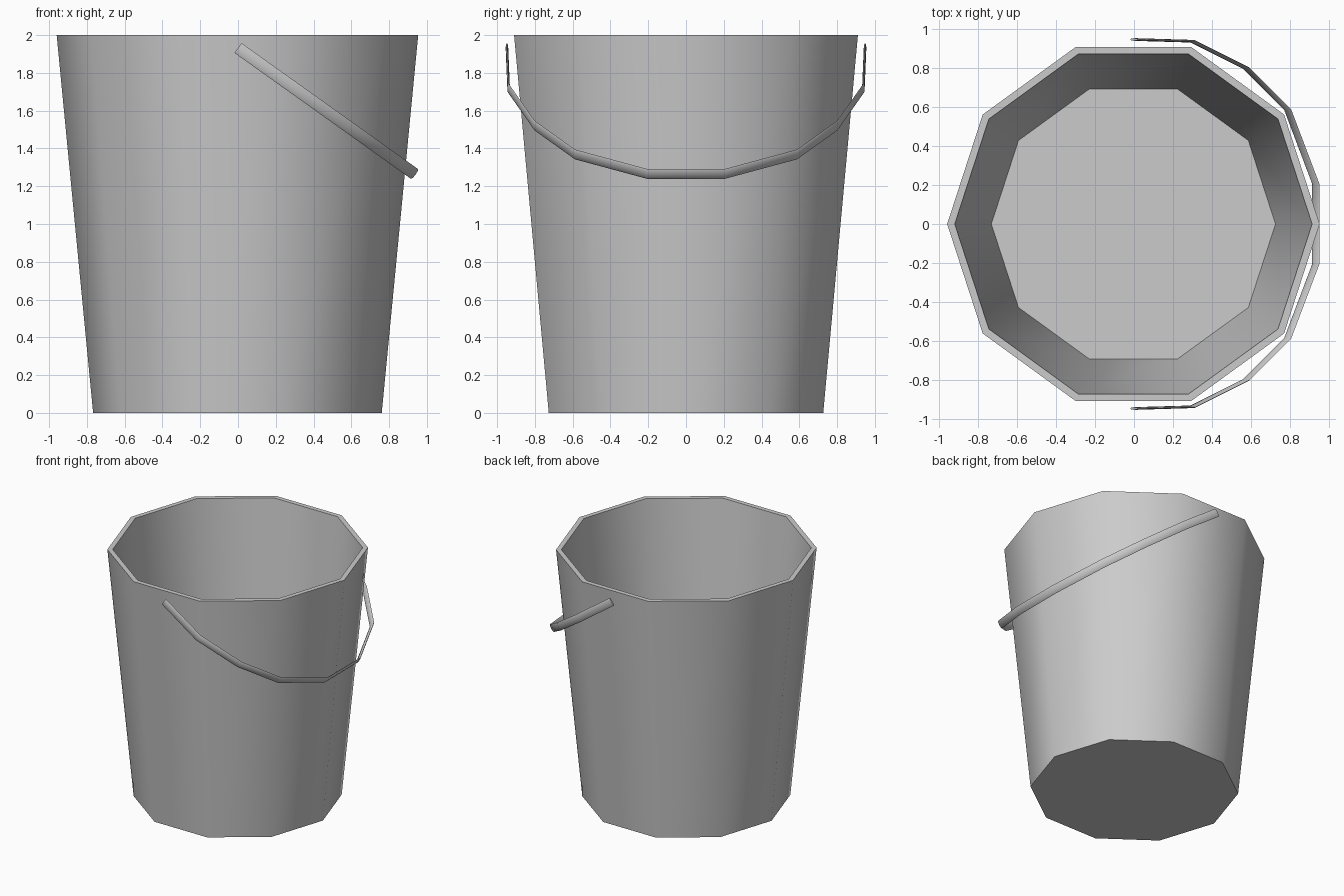
import bpy, bmesh, math
from mathutils import Vector

if "Cube" in bpy.data.objects:
    bpy.data.objects.remove(bpy.data.objects["Cube"])


def loft(name, rings, smooth_angle):
    """Skin a list of equal-length closed rings and cap both ends."""
    bm = bmesh.new()
    loops = [[bm.verts.new(p) for p in ring] for ring in rings]
    n = len(loops[0])
    for a, b in zip(loops, loops[1:]):
        for i in range(n):
            j = (i + 1) % n
            bm.faces.new((a[i], a[j], b[j], b[i]))
    bm.faces.new(loops[0])
    bm.faces.new(loops[-1])
    bmesh.ops.recalc_face_normals(bm, faces=bm.faces)
    mesh = bpy.data.meshes.new(name)
    bm.to_mesh(mesh)
    bm.free()
    obj = bpy.data.objects.new(name, mesh)
    bpy.context.collection.objects.link(obj)
    bpy.ops.object.select_all(action='DESELECT')
    obj.select_set(True)
    bpy.context.view_layer.objects.active = obj
    bpy.ops.object.shade_smooth_by_angle(angle=math.radians(smooth_angle))
    return obj


# Bucket: ten-sided tapered shell, outside wall up, over the rim, down to the floor
SIDES = 10
profile = [(0.764, 0.0), (0.957, 2.0), (0.918, 2.0), (0.73, 0.05)]
rings = [[(r * math.cos(math.tau * i / SIDES) - 0.003,
           r * math.sin(math.tau * i / SIDES), z) for i in range(SIDES)]
         for r, z in profile]
loft("bucket", rings, 40)

# Handle: flattened oval bar along a half loop, hanging forward on a tilted plane
pivot = Vector((0, 0, 1.932))
along = Vector((0.814, 0, -0.581)).normalized()
side = Vector((0, 1, 0))
across = along.cross(side)
half = [(0.0, 0.948), (0.37, 0.939), (0.706, 0.802), (0.97, 0.588), (1.148, 0.205)]
path = [Vector(p) for p in half] + [Vector((u, -v)) for u, v in reversed(half)]

rings = []
for i, p in enumerate(path):
    d_in = (p - path[max(i - 1, 0)]).normalized()
    d_out = (path[min(i + 1, len(path) - 1)] - p).normalized()
    t = (d_in + d_out).normalized()
    normal = Vector((-t.y, t.x))
    ring = []
    for k in range(8):
        a = math.tau * k / 8
        q = p + normal * 0.007 * math.sin(a)
        ring.append(pivot + along * q.x + side * q.y + across * 0.032 * math.cos(a))
    rings.append(ring)
loft("handle", rings, 40)
